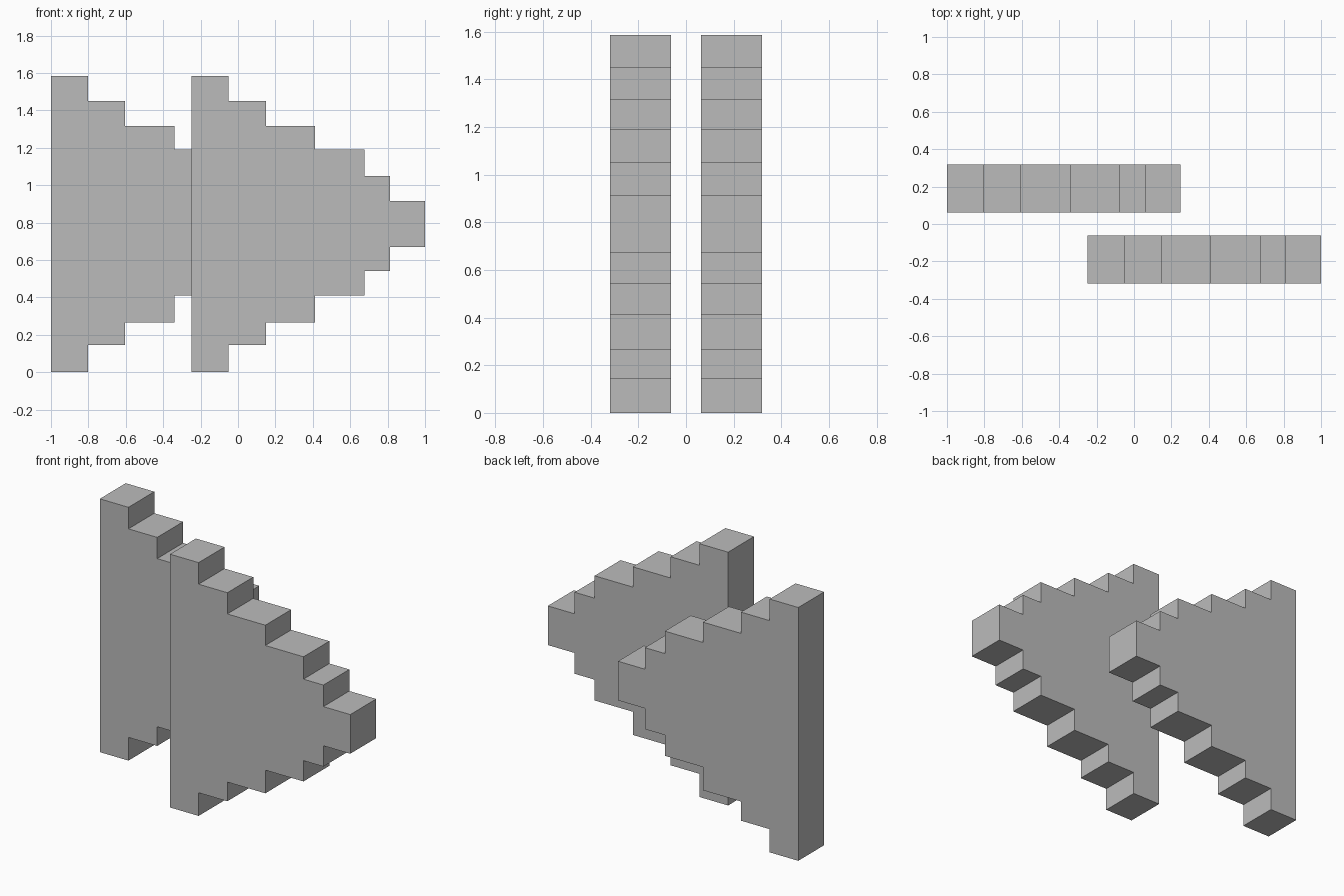
import bpy
import bmesh

cube = bpy.data.objects.get("Cube")
if cube:
    bpy.data.objects.remove(cube, do_unlink=True)

grey = bpy.data.materials.new("plain grey")
grey.use_nodes = True
color = (0.5, 0.5, 0.5, 1)
grey.diffuse_color = color
grey.node_tree.nodes["Principled BSDF"].inputs["Base Color"].default_value = color

# Each step: right edge from the tall end, bottom, top
STEPS = [(0.198, 0, 1.585), (0.397, 0.145, 1.45), (0.66, 0.265, 1.317),
         (0.924, 0.41, 1.19), (1.062, 0.54, 1.05), (1.248, 0.67, 0.915)]
THICKNESS = 0.256


def stepped_slab(name, x, y):
    """Extrude a stepped outline into an upright slab."""
    lower, upper, left = [], [], 0
    for right, bottom, top in STEPS:
        lower += [(left, bottom), (right, bottom)]
        upper += [(left, top), (right, top)]
        left = right
    bm = bmesh.new()
    verts = [bm.verts.new((px, -THICKNESS / 2, pz)) for px, pz in lower + upper[::-1]]
    face = bm.faces.new(verts)
    ext = bmesh.ops.extrude_face_region(bm, geom=[face], use_keep_orig=True)
    moved = [g for g in ext["geom"] if isinstance(g, bmesh.types.BMVert)]
    bmesh.ops.translate(bm, verts=moved, vec=(0, THICKNESS, 0))
    bmesh.ops.recalc_face_normals(bm, faces=bm.faces)
    mesh = bpy.data.meshes.new(name)
    bm.to_mesh(mesh)
    bm.free()
    mesh.materials.append(grey)
    obj = bpy.data.objects.new(name, mesh)
    obj.location = (x, y, 0)
    bpy.context.collection.objects.link(obj)


# Two parallel slabs, offset sideways
stepped_slab("front_stepped_slab", -0.248, -0.19)
stepped_slab("back_stepped_slab", -1, 0.19)
